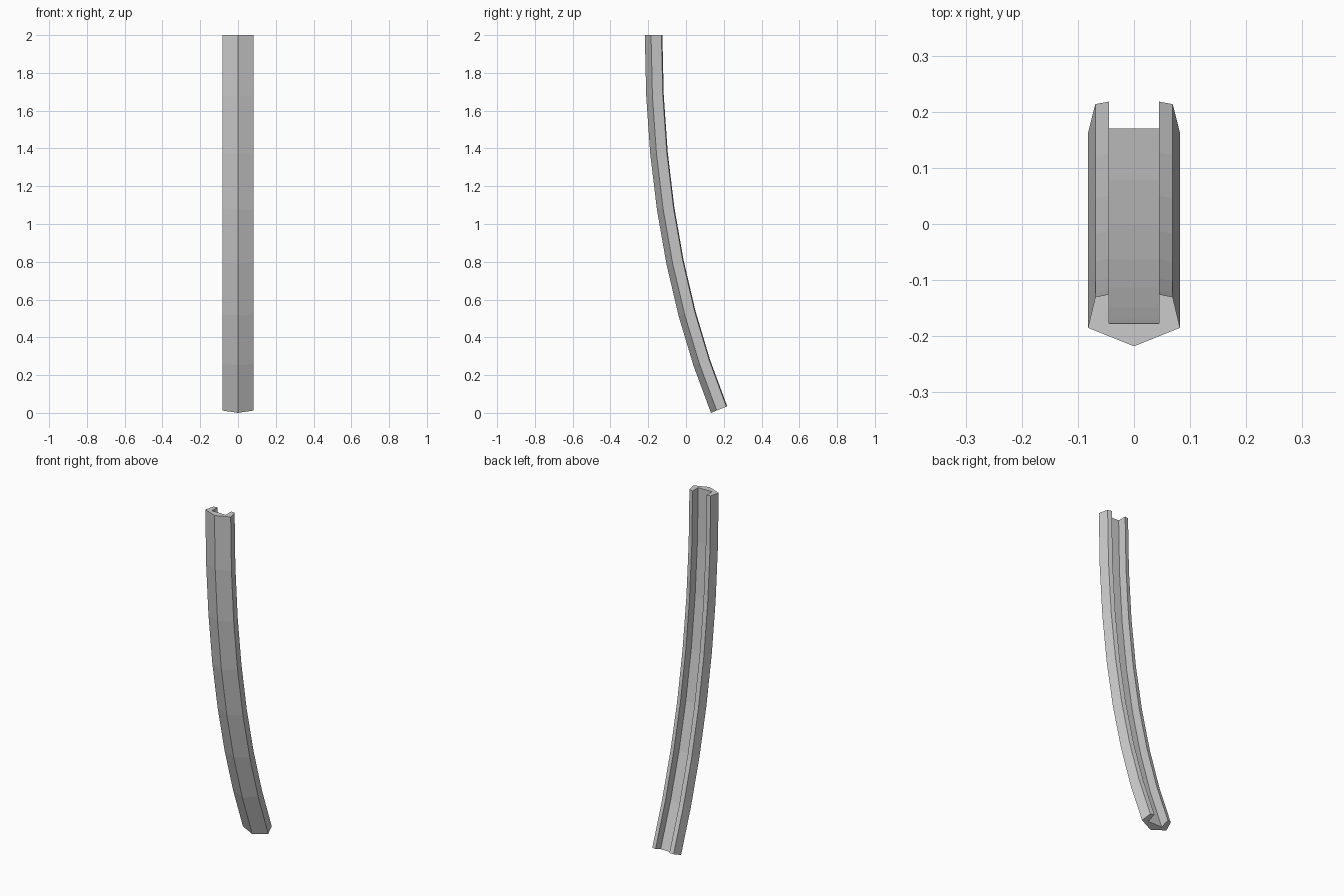
import bpy
import bmesh
from mathutils import Vector

if "Cube" in bpy.data.objects:
    bpy.data.objects.remove(bpy.data.objects["Cube"])

# Half cross-section: (half width, depth behind the front ridge)
HALF = [(0, 0), (0.082, 0.033), (0.069, 0.088),
        (0.045, 0.093), (0.045, 0.041), (0, 0.041)]

# Path of the front ridge in (y, z): quadratic curve, upright at the top
P0, P1, P2 = Vector((0.132, 0.0)), Vector((-0.218, 0.86)), Vector((-0.218, 2.0))
SEGMENTS = 7

bm = bmesh.new()
rings = []
for i in range(SEGMENTS + 1):
    t = i / SEGMENTS
    p = P0 * (1 - t) ** 2 + P1 * 2 * t * (1 - t) + P2 * t * t
    d = ((P1 - P0) * (1 - t) + (P2 - P1) * t).normalized()
    back = Vector((d.y, -d.x))          # square to the path, towards the back
    rings.append([bm.verts.new((x, p.x + back.x * k, p.y + back.y * k))
                  for x, k in HALF])

# Long faces, left open on the centre plane for mirroring
for a, b in zip(rings, rings[1:]):
    for j in range(len(HALF) - 1):
        bm.faces.new((a[j], a[j + 1], b[j + 1], b[j]))

# End caps
for ring, flip in ((rings[0], True), (rings[-1], False)):
    for ids in ((0, 1, 4, 5), (1, 2, 3, 4)):
        f = bm.faces.new([ring[k] for k in ids])
        if flip:
            f.normal_flip()

bm.normal_update()
mesh = bpy.data.meshes.new("curved_channel_beam")
bm.to_mesh(mesh)
bm.free()

# Curved beam with a channel along its back
beam = bpy.data.objects.new("curved_channel_beam", mesh)
bpy.context.collection.objects.link(beam)
mirror = beam.modifiers.new("mirror", 'MIRROR')
mirror.use_axis = (True, False, False)
mirror.merge_threshold = 0.0005
